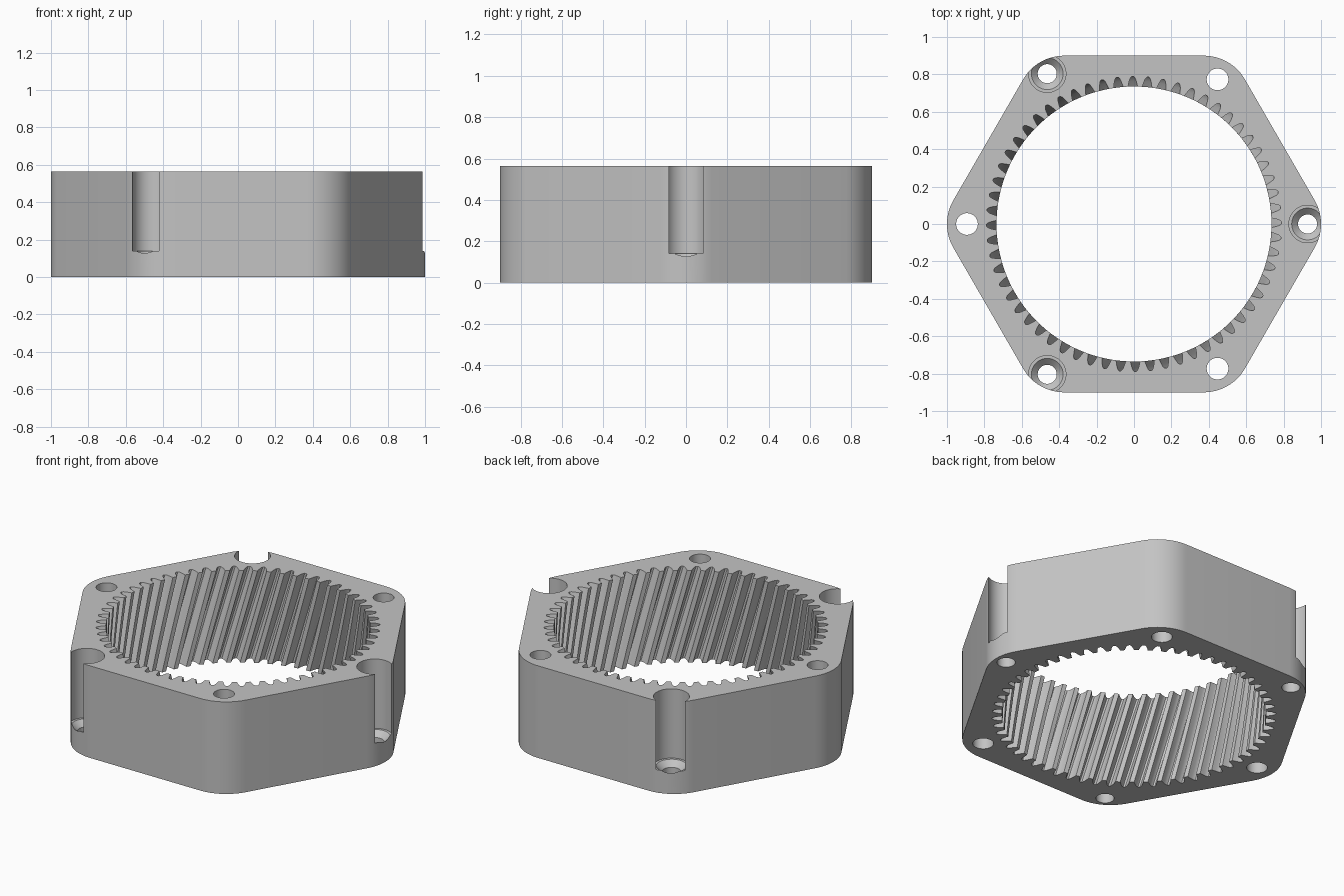
import bpy, bmesh
from math import sin, cos, pi, radians

cube = bpy.data.objects.get("Cube")
if cube:
    bpy.data.objects.remove(cube, do_unlink=True)

HEIGHT = 0.565
APOTHEM, FILLET = 0.9, 0.253
TEETH, TWIST = 60, radians(11.5)

steel = bpy.data.materials.new("light grey metal")
steel.use_nodes = True
color = (0.55, 0.55, 0.55, 1)
steel.diffuse_color = color
steel.node_tree.nodes["Principled BSDF"].inputs["Base Color"].default_value = color


def polar(r, a):
    return r * cos(a), r * sin(a)


def loft(name, loops):
    """Closed solid through stacked loops of 3D points."""
    bm = bmesh.new()
    rings = [[bm.verts.new(p) for p in loop] for loop in loops]
    n = len(rings[0])
    for low, high in zip(rings, rings[1:]):
        for i in range(n):
            j = (i + 1) % n
            bm.faces.new((low[i], low[j], high[j], high[i]))
    bm.faces.new(rings[0][::-1])
    bm.faces.new(rings[-1])
    mesh = bpy.data.meshes.new(name)
    bm.to_mesh(mesh)
    bm.free()
    mesh.materials.append(steel)
    obj = bpy.data.objects.new(name, mesh)
    bpy.context.collection.objects.link(obj)
    return obj


def turned(name, centre, profile, sides=40):
    """Round solid on a vertical axis from (radius, z) pairs."""
    return loft(name, [[(centre[0] + r * cos(2 * pi * k / sides),
                         centre[1] + r * sin(2 * pi * k / sides), z)
                        for k in range(sides)] for r, z in profile])


def cut(target, cutter):
    cutter.hide_render = True
    mod = target.modifiers.new("cut", 'BOOLEAN')
    mod.operation, mod.solver, mod.object = 'DIFFERENCE', 'EXACT', cutter
    bpy.context.view_layer.objects.active = target
    bpy.ops.object.modifier_apply(modifier=mod.name)
    bpy.data.objects.remove(cutter, do_unlink=True)


# Hexagonal body with rounded corners
outline = []
for corner in range(6):
    a = corner * pi / 3
    cx, cy = polar((APOTHEM - FILLET) / cos(pi / 6), a)
    for k in range(13):
        dx, dy = polar(FILLET, a + (k / 12 - 0.5) * pi / 3)
        outline.append((cx + dx, cy + dy))
body = loft("ring_gear_body", [[(x, y, z) for x, y in outline] for z in (0, HEIGHT)])

# Helical tooth gaps: (offset in pitches, radius) across one gap
half_gap = [(-0.33, 0.735), (-0.29, 0.748), (-0.23, 0.765), (-0.16, 0.78), (-0.07, 0.789)]
gap = half_gap + [(-u, r) for u, r in reversed(half_gap)]
pitch = 2 * pi / TEETH
layers = []
for k in range(-1, 14):
    t = k / 13 * 1.0 if 0 <= k else -0.05
    t = t + 0.05 if k == 13 else t
    layers.append([(*polar(r, pi / 2 + (i + u) * pitch - t * TWIST), t * HEIGHT)
                   for i in range(TEETH) for u, r in gap])
cut(body, loft("tooth_cutter", layers))

# Bolt holes: plain and counterbored ones alternate around the corners
for corner in range(6):
    a = corner * pi / 3
    if corner % 2:
        hole = turned("plain_hole", polar(0.893, a), [(0.058, -0.1), (0.058, 0.7)])
    else:
        hole = turned("counterbore", polar(0.928, a),
                      [(0.051, -0.1), (0.051, 0.106), (0.085, 0.14),
                       (0.1, 0.14), (0.1, 0.7)])
    cut(body, hole)

bpy.ops.object.select_all(action='DESELECT')
body.select_set(True)
bpy.context.view_layer.objects.active = body
bpy.ops.object.shade_smooth_by_angle(angle=radians(30))
